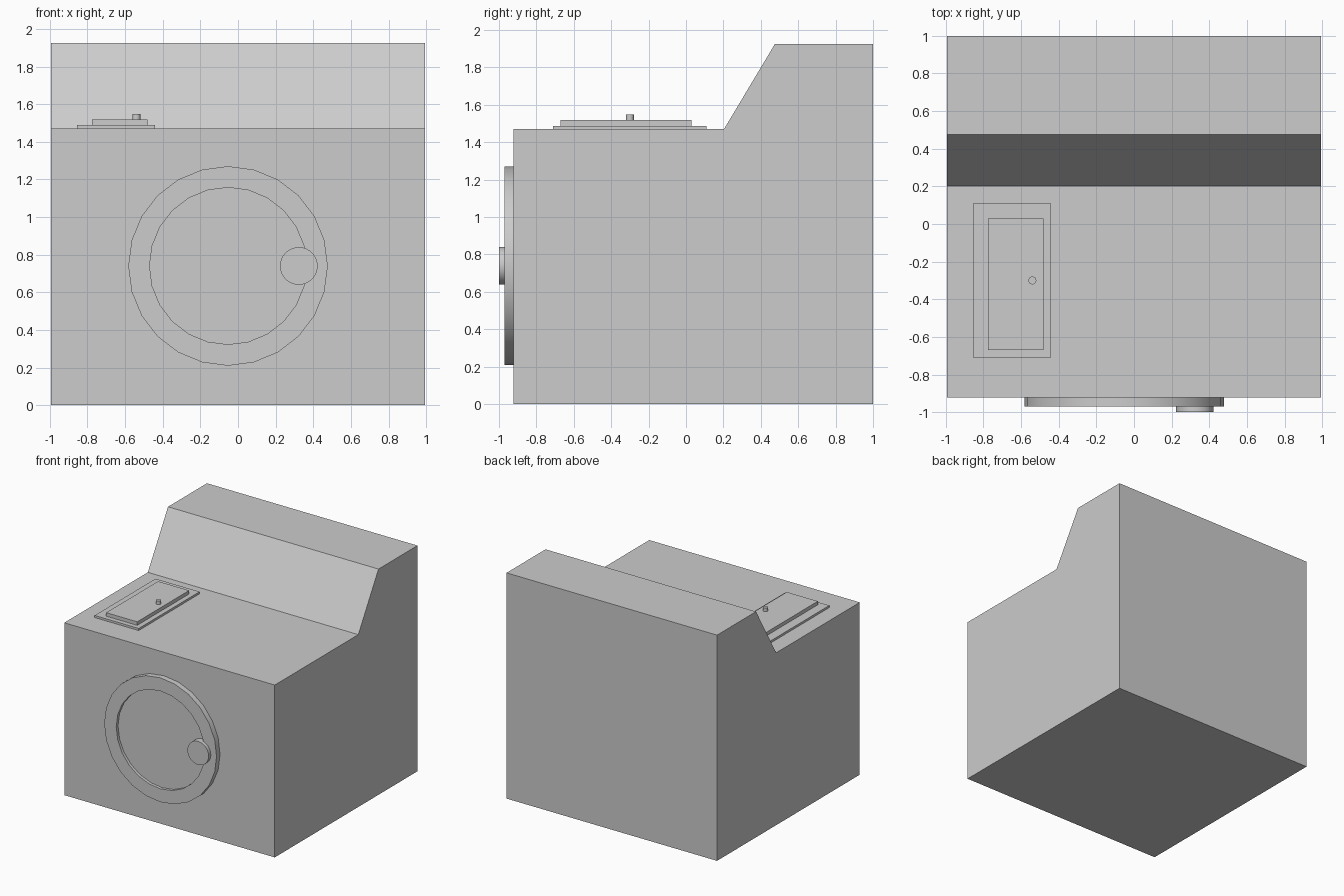
import bpy
import bmesh
import math

cube = bpy.data.objects.get("Cube")
if cube:
    bpy.data.objects.remove(cube, do_unlink=True)

# Single matte grey
GREY = (0.604, 0.604, 0.604, 1.0)
mat = bpy.data.materials.new("light grey")
mat.use_nodes = True
mat.diffuse_color = GREY
mat.node_tree.nodes["Principled BSDF"].inputs["Base Color"].default_value = GREY


def add_object(name, bm, smooth=False):
    bmesh.ops.recalc_face_normals(bm, faces=bm.faces)
    mesh = bpy.data.meshes.new(name)
    bm.to_mesh(mesh)
    bm.free()
    mesh.materials.append(mat)
    obj = bpy.data.objects.new(name, mesh)
    bpy.context.collection.objects.link(obj)
    if smooth:
        bpy.ops.object.select_all(action='DESELECT')
        obj.select_set(True)
        bpy.context.view_layer.objects.active = obj
        bpy.ops.object.shade_smooth_by_angle(angle=math.radians(35))
    return obj


def extruded(name, points, offset, smooth=False):
    """Solid made by sweeping a flat outline along an offset."""
    bm = bmesh.new()
    face = bm.faces.new([bm.verts.new(p) for p in points])
    ext = bmesh.ops.extrude_face_region(bm, geom=[face], use_keep_orig=True)
    verts = [v for v in ext["geom"] if isinstance(v, bmesh.types.BMVert)]
    bmesh.ops.translate(bm, verts=verts, vec=offset)
    return add_object(name, bm, smooth)


def plate(name, x0, x1, y0, y1, z0, z1):
    corners = [(x0, y0, z0), (x1, y0, z0), (x1, y1, z0), (x0, y1, z0)]
    return extruded(name, corners, (0, 0, z1 - z0))


def circle(radius, sides):
    return [(radius * math.cos(2 * math.pi * i / sides),
             radius * math.sin(2 * math.pi * i / sides)) for i in range(sides)]


# Cabinet: side profile with the raised, sloping back panel
HALF = 0.993
FRONT, TOP = -0.923, 1.47
profile = [(FRONT, 0), (1.0, 0), (1.0, 1.925), (0.475, 1.925), (0.203, TOP), (FRONT, TOP)]
extruded("cabinet", [(-HALF, y, z) for y, z in profile], (2 * HALF, 0, 0))

# Door: rim on the cabinet front with a recessed centre
DOOR_X, DOOR_Z, RIM_FRONT = -0.053, 0.74, -0.97
bm = bmesh.new()
rings = []
for radius, y in [(0.53, FRONT), (0.53, RIM_FRONT), (0.417, RIM_FRONT), (0.417, -0.945)]:
    rings.append([bm.verts.new((DOOR_X + a, y, DOOR_Z + b)) for a, b in circle(radius, 24)])
for r0, r1 in zip(rings, rings[1:]):
    for i in range(24):
        j = (i + 1) % 24
        bm.faces.new((r0[i], r0[j], r1[j], r1[i]))
bm.faces.new(rings[-1])
bm.faces.new(rings[0])
add_object("door", bm, smooth=True)

# Round door handle overlapping the rim
extruded("door_handle",
         [(0.323 + a, -0.945, DOOR_Z + b) for a, b in circle(0.1, 32)],
         (0, -0.055, 0), smooth=True)

# Dispenser hatch on the top: frame, lid and small knob
plate("hatch_frame", -0.855, -0.44, -0.71, 0.11, TOP, 1.488)
plate("hatch_lid", -0.775, -0.482, -0.67, 0.03, 1.488, 1.518)
extruded("hatch_knob",
         [(-0.54 + a, -0.3 + b, 1.518) for a, b in circle(0.021, 24)],
         (0, 0, 0.03), smooth=True)
